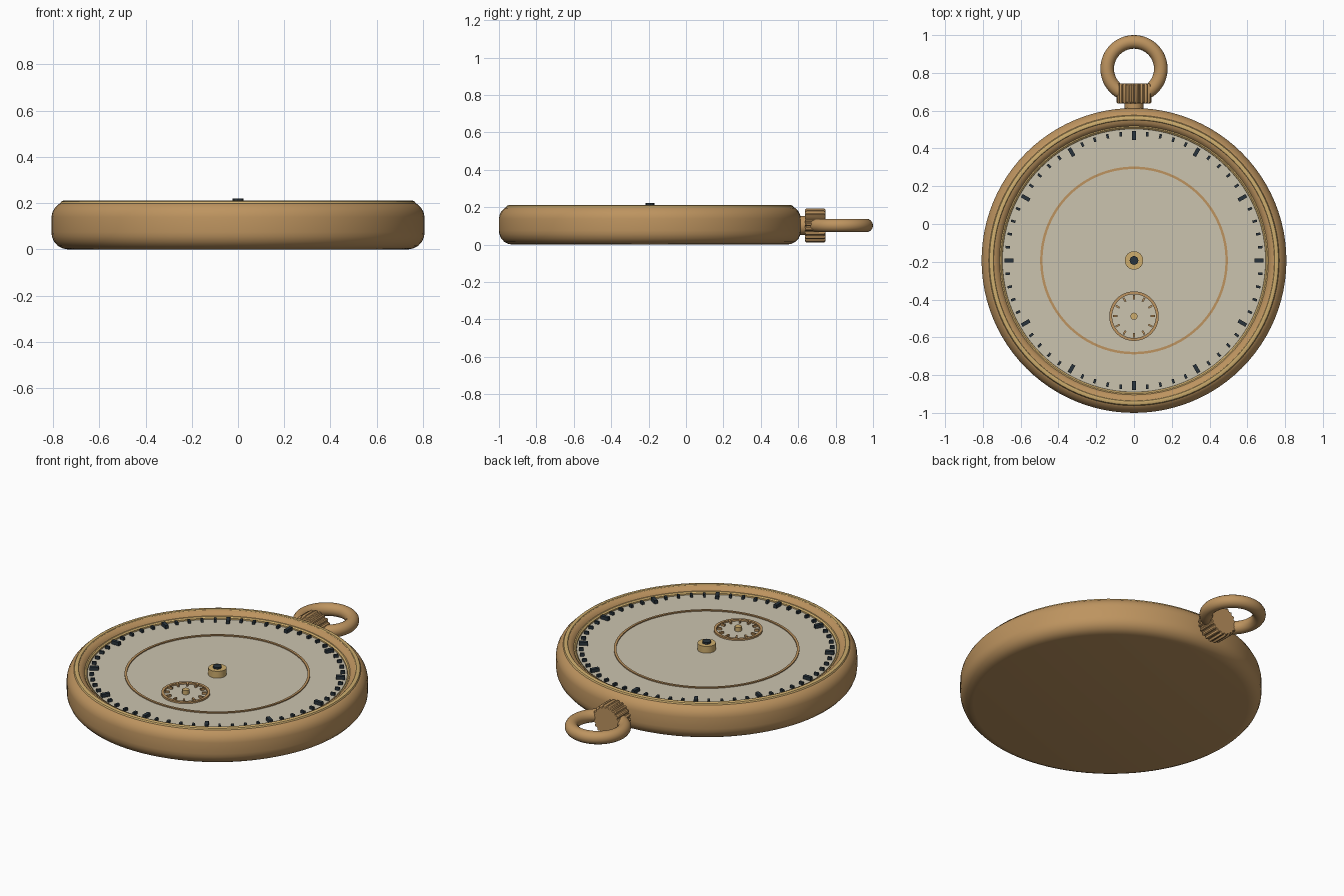
import bpy, bmesh, math
from mathutils import Matrix, Vector

if "Cube" in bpy.data.objects:
    bpy.data.objects.remove(bpy.data.objects["Cube"])

CY = -0.193      # watch centre
DIAL = 0.17      # dial height
AXIS = 0.102     # height of crown and ring axis


def material(name, rgb):
    m = bpy.data.materials.new(name)
    m.diffuse_color = (*rgb, 1)
    m.use_nodes = True
    m.node_tree.nodes["Principled BSDF"].inputs["Base Color"].default_value = m.diffuse_color
    return m


BRASS = material("brass", (0.51, 0.295, 0.115))
GOLD = material("pale gold", (0.62, 0.42, 0.155))
CREAM = material("cream", (0.60, 0.55, 0.43))
DARK = material("dark blue steel", (0.022, 0.034, 0.045))


def finish(bm, name, mat, angle=35):
    bmesh.ops.recalc_face_normals(bm, faces=bm.faces[:])
    me = bpy.data.meshes.new(name)
    bm.to_mesh(me)
    bm.free()
    me.materials.append(mat)
    ob = bpy.data.objects.new(name, me)
    bpy.context.collection.objects.link(ob)
    bpy.ops.object.select_all(action='DESELECT')
    ob.select_set(True)
    bpy.context.view_layer.objects.active = ob
    bpy.ops.object.shade_smooth_by_angle(angle=math.radians(angle))
    return ob


def lathe(name, profile, mat, centre=(0, CY, 0), segs=96, closed=False):
    """Spin an (r, z) profile about a vertical axis."""
    bm = bmesh.new()
    vs = [bm.verts.new((r, 0, z)) for r, z in profile]
    es = [bm.edges.new(p) for p in zip(vs, vs[1:])]
    if closed:
        es.append(bm.edges.new((vs[-1], vs[0])))
    bmesh.ops.spin(bm, geom=vs + es, cent=(0, 0, 0), axis=(0, 0, 1),
                   angle=math.tau, steps=segs, use_merge=True)
    bmesh.ops.remove_doubles(bm, verts=bm.verts[:], dist=1e-5)
    bmesh.ops.translate(bm, verts=bm.verts[:], vec=Vector(centre))
    return finish(bm, name, mat)


def band(name, r0, r1, z0, z1, mat, **kw):
    return lathe(name, [(r0, z0), (r1, z0), (r1, z1), (r0, z1)], mat, closed=True, **kw)


def disc(name, r, z0, z1, mat, **kw):
    return lathe(name, [(0, z0), (r, z0), (r, z1), (0, z1)], mat, **kw)


def ticks(name, count, r0, r1, width, height, mat, cy=CY, z=DIAL, skip=0):
    """Radial blocks around a dial, leaving out every skip-th one."""
    bm = bmesh.new()
    for i in range(count):
        if skip and i % skip == 0:
            continue
        m = (Matrix.Translation((0, cy, z + height / 2))
             @ Matrix.Rotation(math.tau * i / count, 4, 'Z')
             @ Matrix.Translation(((r0 + r1) / 2, 0, 0))
             @ Matrix.Diagonal((r1 - r0, width, height, 1)))
        bmesh.ops.create_cube(bm, size=1, matrix=m)
    return finish(bm, name, mat)


# case: flat back and rounded sides
lathe("case", [(0, 0), (0.735, 0), (0.757, 0.004), (0.779, 0.015), (0.796, 0.034),
               (0.805, 0.056), (0.807, 0.075), (0.807, 0.14), (0.803, 0.16),
               (0.793, 0.179), (0.777, 0.195), (0.768, 0.2), (0.74, 0.2)], BRASS)

# bezel: bright lip, sloped inner wall, bright inner edge
lathe("bezel_lip", [(0.77, 0.198), (0.765, 0.207), (0.755, 0.211),
                    (0.745, 0.209), (0.74, 0.203)], GOLD)
lathe("bezel_slope", [(0.742, 0.205), (0.73, 0.202), (0.717, 0.192), (0.71, 0.182)], BRASS)
lathe("bezel_inner_edge", [(0.712, 0.184), (0.705, 0.184), (0.697, 0.178), (0.696, 0.165)], GOLD)

# dial with minute and hour marks
disc("dial", 0.712, 0.15, DIAL, CREAM)
ticks("minute_marks", 60, 0.66, 0.684, 0.013, 0.016, DARK, skip=5)
ticks("hour_marks", 12, 0.638, 0.686, 0.02, 0.02, DARK)
band("dial_ring", 0.484, 0.497, DIAL - 0.005, DIAL + 0.006, BRASS)

# small seconds dial
SUB = -0.488
band("small_dial_ring", 0.116, 0.131, DIAL - 0.005, DIAL + 0.01, BRASS, centre=(0, SUB, 0), segs=48)
ticks("small_dial_marks", 12, 0.088, 0.112, 0.01, 0.012, BRASS, cy=SUB)
disc("small_dial_pin", 0.019, DIAL - 0.005, DIAL + 0.025, GOLD, centre=(0, SUB, 0), segs=12)

# centre hub and cap
disc("hub", 0.049, DIAL - 0.005, 0.21, GOLD, segs=32)
disc("hub_cap", 0.024, 0.205, 0.221, DARK, segs=8)

# neck between case and crown
to_y = Matrix.Translation((0, 0, AXIS)) @ Matrix.Rotation(-math.pi / 2, 4, 'X')
bm = bmesh.new()
bmesh.ops.create_cone(bm, cap_ends=True, segments=32, radius1=0.05, radius2=0.05, depth=0.08,
                      matrix=to_y @ Matrix.Translation((0, 0, 0.615)))
finish(bm, "neck", BRASS)

# crown: ribbed drum with chamfered ends
RIBS = 20
bm = bmesh.new()
loops = []
for y, s in ((0.637, 0.93), (0.645, 1), (0.737, 1), (0.745, 0.93)):
    loop = []
    for i in range(RIBS * 4):
        a = math.tau * (i + 0.5) / (RIBS * 4)
        r = s * (0.092 if i % 4 < 2 else 0.083)
        loop.append(bm.verts.new((r * math.cos(a), y, AXIS + r * math.sin(a))))
    loops.append(loop)
for a, b in zip(loops, loops[1:]):
    for i in range(len(a)):
        j = (i + 1) % len(a)
        bm.faces.new((a[i], a[j], b[j], b[i]))
bm.faces.new(loops[0])
bm.faces.new(loops[-1])
finish(bm, "crown", BRASS, 25)

# hanging ring
R, T = 0.142, 0.036
lathe("hanging_ring", [(R + T * math.cos(math.tau * i / 16), AXIS + T * math.sin(math.tau * i / 16))
                       for i in range(16)], BRASS, centre=(0, 1 - R - T, 0), segs=64, closed=True)
